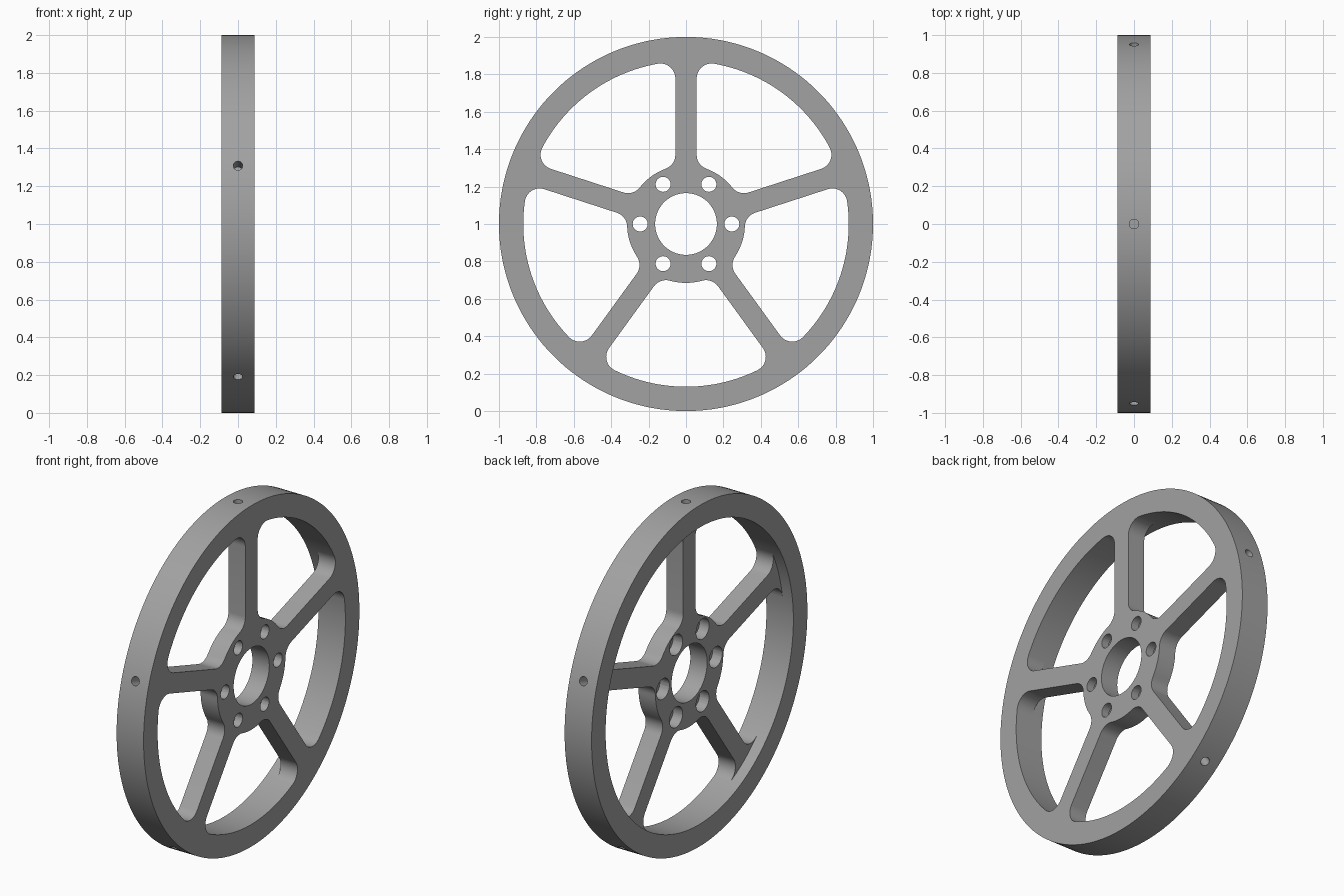
import bpy, bmesh, math
from mathutils import Matrix, Vector

if "Cube" in bpy.data.objects:
    bpy.data.objects.remove(bpy.data.objects["Cube"])

SPOKES, HALF = 5, 0.0875            # spoke count, half thickness of the rim
RIM_OUT, RIM_IN, HUB = 1.0, 0.87, 0.315
SPOKE_W, FILLET = 0.057, 0.08       # spoke half width, corner radius
WEB_BACK = -0.022                   # hub and spokes are recessed on the -x side
CENTRE = Vector((0, 0, 1))

metal = bpy.data.materials.new("grey metal")
metal.diffuse_color = (0.36, 0.36, 0.36, 1)
metal.use_nodes = True
metal.node_tree.nodes["Principled BSDF"].inputs["Base Color"].default_value = metal.diffuse_color


def make_object(name, bm):
    bmesh.ops.recalc_face_normals(bm, faces=bm.faces[:])
    mesh = bpy.data.meshes.new(name)
    bm.to_mesh(mesh)
    bm.free()
    mesh.materials.append(metal)
    obj = bpy.data.objects.new(name, mesh)
    bpy.context.collection.objects.link(obj)
    return obj


def cylinder(bm, start, end, radius, segments):
    start, end = Vector(start), Vector(end)
    axis = end - start
    turn = axis.to_track_quat('Z', 'Y').to_matrix().to_4x4()
    bmesh.ops.create_cone(bm, cap_ends=True, segments=segments, radius1=radius, radius2=radius,
                          depth=axis.length, matrix=Matrix.Translation((start + end) / 2) @ turn)


def cut_and_shade(obj, bm):
    cutter = make_object("hole_cutter", bm)
    cutter.hide_render = True
    mod = obj.modifiers.new("holes", 'BOOLEAN')
    mod.operation, mod.solver, mod.object = 'DIFFERENCE', 'EXACT', cutter
    bpy.ops.object.select_all(action='DESELECT')
    bpy.context.view_layer.objects.active = obj
    obj.select_set(True)
    bpy.ops.object.modifier_apply(modifier=mod.name)
    bpy.data.objects.remove(cutter)
    bpy.ops.object.shade_smooth_by_angle(angle=math.radians(30))


def arc(cu, cv, radius, a0, a1, steps):
    return [(cu + radius * math.cos(a0 + (a1 - a0) * i / steps),
             cv + radius * math.sin(a0 + (a1 - a0) * i / steps)) for i in range(steps + 1)]


def polar(radius, angle):
    return Vector((0, radius * math.cos(angle), radius * math.sin(angle))) + CENTRE


# Rim: rectangular section swept round the axle
bm = bmesh.new()
N = 180
rings = []
for i in range(N):
    a = math.tau * i / N
    rings.append([bm.verts.new(polar(r, a) + Vector((x, 0, 0))) for r, x in
                  ((RIM_IN, -HALF), (RIM_OUT, -HALF), (RIM_OUT, HALF), (RIM_IN, HALF))])
for i in range(N):
    p, q = rings[i], rings[(i + 1) % N]
    for k in range(4):
        bm.faces.new((p[k], p[(k + 1) % 4], q[(k + 1) % 4], q[k]))
rim = make_object("rim", bm)

# Blind radial holes in the rim, one over each spoke
holes = bmesh.new()
for k in range(SPOKES):
    a = math.pi / 2 + math.tau * k / SPOKES
    cylinder(holes, polar(0.90, a), polar(1.05, a), 0.025, 24)
cut_and_shade(rim, holes)

# Hub and spokes: one filleted outline, half a spoke mirrored and repeated
off = SPOKE_W + FILLET
u_hub = math.sqrt((HUB + FILLET) ** 2 - off ** 2)
u_rim = math.sqrt((RIM_IN - FILLET) ** 2 - off ** 2)
a_hub, a_rim = math.atan2(off, u_hub), math.atan2(off, u_rim)
side = (arc(u_hub, -off, FILLET, math.pi - a_hub, math.pi / 2, 10)
        + arc(u_rim, -off, FILLET, math.pi / 2, -a_rim, 14))
root = arc(0, 0, RIM_IN, -a_rim, a_rim, 10)[1:-1]
hub_arc = arc(0, 0, HUB, a_hub, math.tau / SPOKES - a_hub, 10)[1:-1]
spoke = side + root + [(u, -v) for u, v in reversed(side)] + hub_arc

bm = bmesh.new()
outline = []
for k in range(SPOKES):
    a = math.pi / 2 + math.tau * k / SPOKES
    for u, v in spoke:
        p = polar(math.hypot(u, v), a + math.atan2(v, u))
        outline.append(bm.verts.new((WEB_BACK, p.y, p.z)))
face = bm.faces.new(outline)
grown = bmesh.ops.extrude_face_region(bm, geom=[face], use_keep_orig=True)["geom"]
bmesh.ops.translate(bm, vec=(HALF - WEB_BACK, 0, 0),
                    verts=[g for g in grown if isinstance(g, bmesh.types.BMVert)])
web = make_object("hub_and_spokes", bm)

# Axle bore and six counterbored bolt holes
holes = bmesh.new()
cylinder(holes, (-0.2, 0, 1), (0.2, 0, 1), 0.165, 72)
cut_and_shade(web, holes)
for radius, x_end in ((0.04, 0.2), (0.06, 0.04)):
    holes = bmesh.new()
    for k in range(6):
        c = polar(0.245, math.tau * k / 6)
        cylinder(holes, (-0.2, c.y, c.z), (x_end, c.y, c.z), radius, 36)
    cut_and_shade(web, holes)
